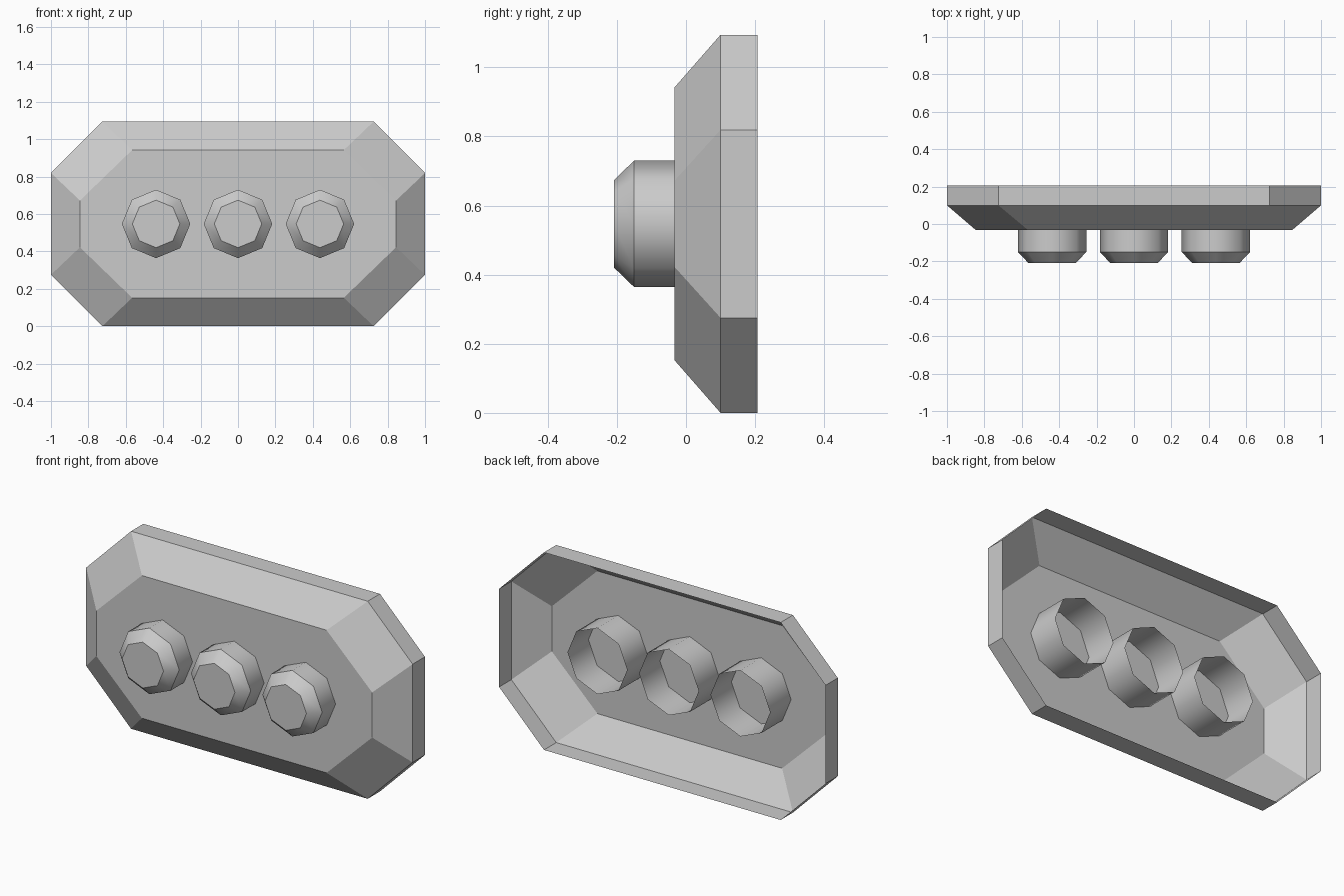
import bpy
import bmesh
import math

if "Cube" in bpy.data.objects:
    bpy.data.objects.remove(bpy.data.objects["Cube"])

grey = bpy.data.materials.new("plain_grey")
grey.use_nodes = True
colour = (0.6, 0.6, 0.6, 1)
grey.diffuse_color = colour
grey.node_tree.nodes["Principled BSDF"].inputs["Base Color"].default_value = colour

MID_Z = 0.547


def octagon(half_w, half_h, flat_w, flat_h):
    """Cut-corner rectangle in x and z, around the origin."""
    quarter = [(half_w, flat_h), (flat_w, half_h)]
    half = quarter + [(-x, z) for x, z in reversed(quarter)]
    return half + [(-x, -z) for x, z in half]


def ring_points(radius):
    """Regular octagon with a corner at the top."""
    return [(radius * math.cos(i * math.pi / 4), radius * math.sin(i * math.pi / 4))
            for i in range(8)]


def open_shell(name, sections, x, smooth):
    """Loft (y, outline) sections from back to front; cap only the front."""
    bm = bmesh.new()
    rings = [[bm.verts.new((px, y, pz)) for px, pz in pts] for y, pts in sections]
    for a, b in zip(rings, rings[1:]):
        for i in range(8):
            j = (i + 1) % 8
            bm.faces.new((a[i], a[j], b[j], b[i])).smooth = smooth
    bm.faces.new(rings[-1])
    # Keep the rings crisp while the walls blend around
    for ring in rings[1:]:
        for i in range(8):
            bm.edges.get((ring[i], ring[(i + 1) % 8])).smooth = False
    bmesh.ops.recalc_face_normals(bm, faces=bm.faces)
    cap = next(f for f in bm.faces if len(f.verts) == 8)
    if cap.normal.y > 0:
        bmesh.ops.reverse_faces(bm, faces=bm.faces)
    mesh = bpy.data.meshes.new(name)
    bm.to_mesh(mesh)
    bm.free()
    mesh.materials.append(grey)
    obj = bpy.data.objects.new(name, mesh)
    obj.location = (x, 0, MID_Z)
    bpy.context.collection.objects.link(obj)


# Hollow back plate with a bevelled front
rim = octagon(1, MID_Z, 0.725, 0.272)
face = octagon(0.845, 0.395, 0.566, 0.125)
open_shell("panel", [(0.207, rim), (0.1, rim), (-0.033, face)], 0, False)

# Three buttons that pass through the plate, open at the back
wide, narrow = ring_points(0.183), ring_points(0.127)
for name, x in (("right_button", -0.438), ("middle_button", 0), ("left_button", 0.438)):
    open_shell(name, [(0.15, wide), (-0.15, wide), (-0.208, narrow)], x, True)
